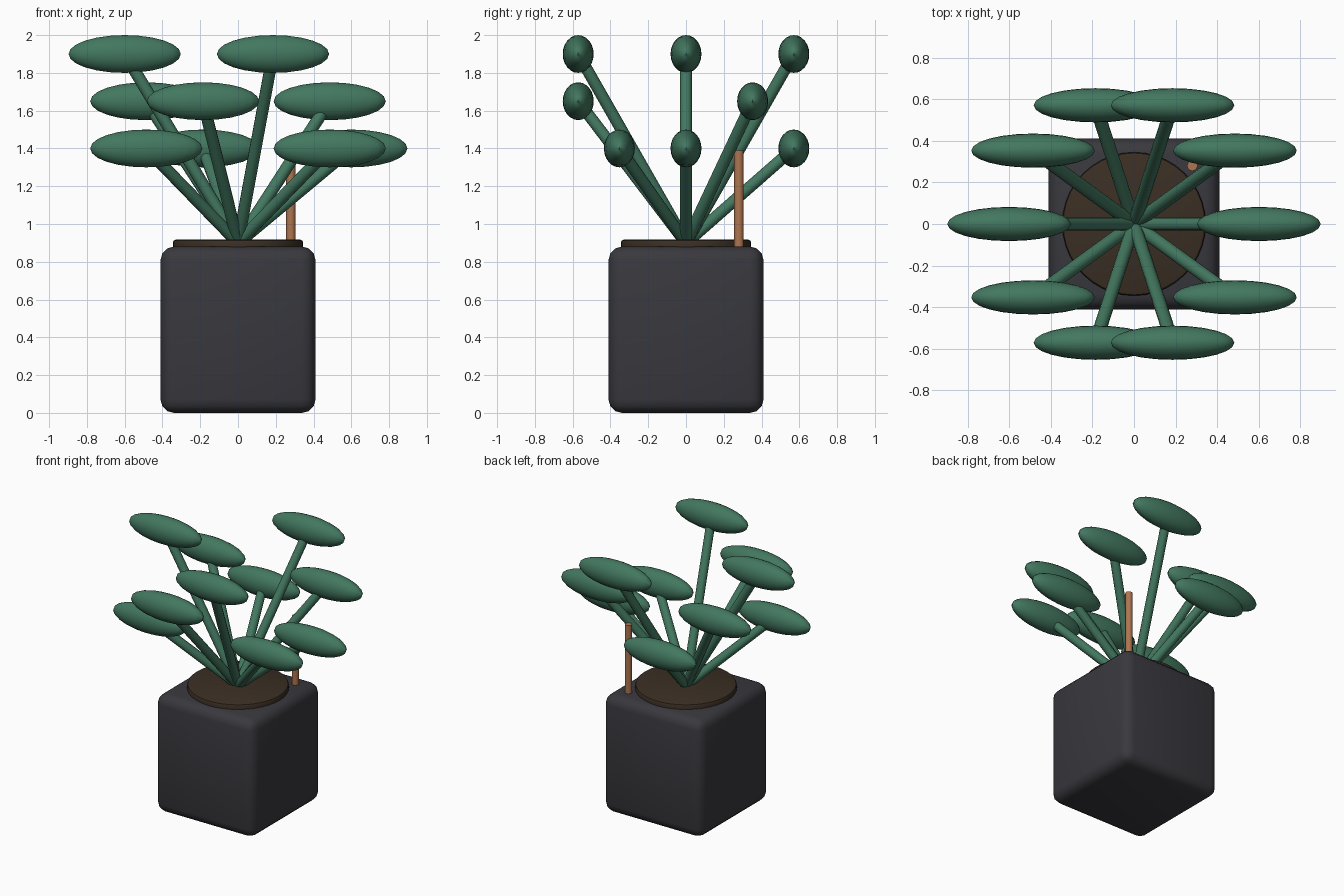
import bpy, math
from mathutils import Vector

if "Cube" in bpy.data.objects:
    bpy.data.objects.remove(bpy.data.objects["Cube"])


def material(name, rgb):
    m = bpy.data.materials.new(name)
    m.diffuse_color = (*rgb, 1)
    m.use_nodes = True
    m.node_tree.nodes["Principled BSDF"].inputs["Base Color"].default_value = m.diffuse_color
    return m


GREEN = material("leaf green", (0.055, 0.185, 0.115))
POT = material("charcoal pot", (0.040, 0.040, 0.048))
SOIL = material("dark soil", (0.043, 0.028, 0.017))
WOOD = material("stake wood", (0.42, 0.18, 0.08))


def finish(name, mat, bevel=0, segments=3):
    o = bpy.context.object
    o.name = name
    o.data.materials.append(mat)
    bpy.ops.object.transform_apply(location=False, rotation=False, scale=True)
    if bevel:
        b = o.modifiers.new("rounded edges", 'BEVEL')
        b.width, b.segments = bevel, segments
        bpy.ops.object.modifier_apply(modifier=b.name)
    bpy.ops.object.shade_smooth_by_angle(angle=math.radians(35))
    return o


def rod(name, a, b, radius, mat, sides=12):
    a, b = Vector(a), Vector(b)
    d = b - a
    bpy.ops.mesh.primitive_cylinder_add(
        vertices=sides, radius=radius, depth=d.length, location=(a + b) / 2,
        rotation=d.to_track_quat('Z', 'Y').to_euler())
    return finish(name, mat)


# Rounded square pot
bpy.ops.mesh.primitive_cube_add(size=1, location=(0, 0, 0.44))
bpy.context.object.scale = (0.82, 0.82, 0.88)
finish("pot", POT, 0.07)

# Soil disc on top
bpy.ops.mesh.primitive_cylinder_add(vertices=40, radius=0.345, depth=0.08,
                                    location=(0, 0, 0.877))
finish("soil", SOIL, 0.015, 2)

# Support stake
rod("support_stake", (0.28, 0.28, 0.8), (0.28, 0.28, 1.39), 0.025, WOOD, 16)

# Ten stems and leaves in a ring, at three repeating heights
for i in range(10):
    a = math.radians(36 * i)
    tip = (0.6 * math.cos(a), 0.6 * math.sin(a), 1.4 + 0.25 * (i % 3))
    rod(f"stem_{i + 1}", (0, 0, 0.9), tip, 0.032, GREEN)
    bpy.ops.mesh.primitive_uv_sphere_add(segments=24, ring_count=12,
                                         radius=1, location=tip)
    bpy.context.object.scale = (0.297, 0.082, 0.1)
    finish(f"leaf_{i + 1}", GREEN)
